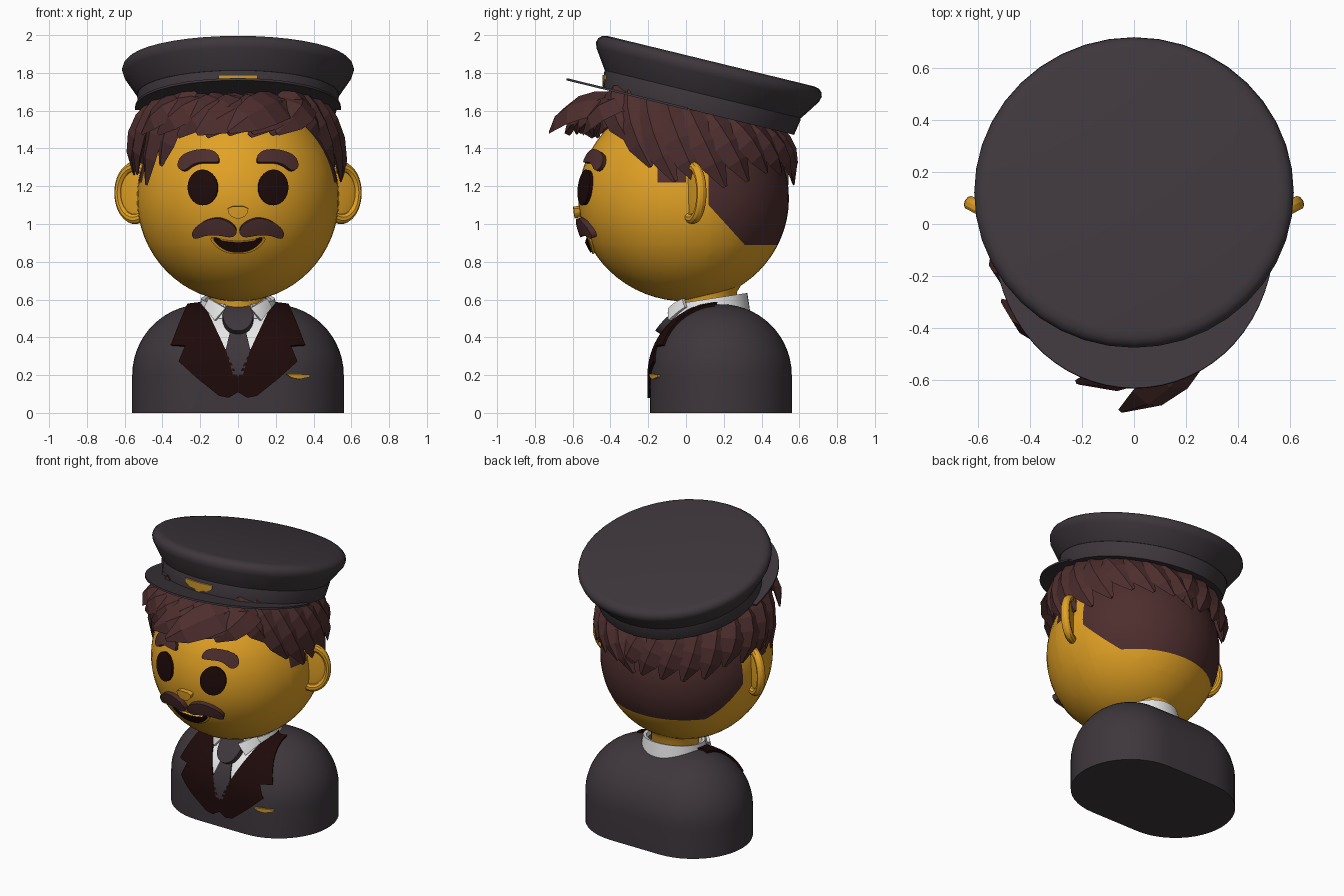
import bpy, bmesh, random
from math import sin, cos, pi, radians, sqrt
from mathutils import Vector, Matrix

if "Cube" in bpy.data.objects:
    bpy.data.objects.remove(bpy.data.objects["Cube"])
random.seed(4)
smooth_parts = []


def material(name, r, g, b):
    m = bpy.data.materials.new(name)
    m.use_nodes = True
    m.diffuse_color = (r, g, b, 1)
    m.node_tree.nodes["Principled BSDF"].inputs["Base Color"].default_value = (r, g, b, 1)
    return m


SKIN = material("yellow skin", .76, .36, .018)
CLOTH = material("charcoal cloth", .048, .038, .045)
HAIR = material("brown hair", .076, .027, .027)
DARK = material("dark maroon", .013, .003, .003)
WHITE = material("white shirt", .8, .8, .8)
GOLD = material("gold badge", .62, .32, .025)


def finish(name, bm, mats, smooth=True):
    bmesh.ops.recalc_face_normals(bm, faces=bm.faces[:])
    mesh = bpy.data.meshes.new(name)
    bm.to_mesh(mesh)
    bm.free()
    obj = bpy.data.objects.new(name, mesh)
    bpy.context.collection.objects.link(obj)
    for m in mats:
        mesh.materials.append(m)
    if smooth:
        smooth_parts.append(obj)


def loft(name, rings, mat, smooth=True, matrix=Matrix(), caps=True, closed=True):
    """Skin a list of equally long point rings."""
    bm = bmesh.new()
    rows = [[bm.verts.new(matrix @ Vector(p)) for p in ring] for ring in rings]
    n = len(rows[0])
    for a, b in zip(rows, rows[1:]):
        for i in range(n if closed else n - 1):
            j = (i + 1) % n
            bm.faces.new((a[i], a[j], b[j], b[i]))
    if caps:
        bm.faces.new(rows[0])
        bm.faces.new(rows[-1])
    finish(name, bm, [mat], smooth)


def circle(r, z, y=0, n=40):
    return [(r * sin(2 * pi * i / n), y - r * cos(2 * pi * i / n), z) for i in range(n)]


def rounded(pts, times):
    for _ in range(times):
        pts = [tuple(a * k + b * (1 - k) for a, b in zip(p, q))
               for p, q in zip(pts, pts[1:] + pts[:1]) for k in (.75, .25)]
    return pts


# Front surfaces: each gives the y there and the point that the surface bulges from
def body_front(x, z):
    d, h = max(0, abs(x) - .185), max(0, z - .2)
    y = .185 - sqrt(max(0, .375 ** 2 - h * h - d * d))
    return y, Vector((max(-.185, min(.185, x)), .185, min(z, .2)))


def head_front(x, z):
    k = 1 - (x / .535) ** 2 - ((z - 1.135) / .545) ** 2
    return -.57 * sqrt(max(0, k)), Vector((0, 0, 1.135))


def collar_front(x, z):
    return .13 - sqrt(.044 - x * x) - (.6 - z) * .4, Vector((0, .13, z))


def band_front(x, z):
    return .1 - sqrt(.28 - x * x), Vector((0, .1, z))


def plate(name, outline, surface, lift, mat, rounds=0, mirror=False):
    """Bend a flat outline (x, z) onto a surface and thicken it."""
    for side, label in ((1, "left_"), (-1, "right_")) if mirror else ((1, ""),):
        bm = bmesh.new()
        pts = rounded(outline, rounds)
        face = bm.faces.new([bm.verts.new((side * x, 0, z)) for x, z in pts])
        bmesh.ops.triangulate(bm, faces=[face])
        for axis in (0, 2):
            values = [v.co[axis] for v in bm.verts]
            cut, top = min(values) + .03, max(values)
            while cut < top - .002:
                normal, point = Vector(), Vector()
                normal[axis], point[axis] = 1, cut
                bmesh.ops.bisect_plane(bm, geom=bm.verts[:] + bm.edges[:] + bm.faces[:],
                                       plane_co=point, plane_no=normal)
                cut += .03
        back = bm.verts[:]
        ext = bmesh.ops.extrude_face_region(bm, geom=bm.faces[:], use_keep_orig=True)
        front = [g for g in ext["geom"] if isinstance(g, bmesh.types.BMVert)]
        for group, offset in ((back, -.012), (front, lift)):
            for v in group:
                y, centre = surface(v.co.x, v.co.z)
                v.co.y = y
                v.co += (v.co - centre).normalized() * offset
        finish(label + name, bm, [mat])


# Torso: a capsule outline that shrinks into a dome
def capsule(r, z, n=24):
    ring = []
    for s in (1, -1):
        for i in range(n + 1):
            a = pi * i / n
            ring.append((s * (.185 + r * sin(a)), .185 - s * r * cos(a), z))
    return ring


dome = [(.375 * cos(a), .2 + .375 * sin(a)) for a in (pi / 2 * i / 14 for i in range(14))]
loft("torso", [capsule(.375, 0)] + [capsule(r, z) for r, z in dome] + [capsule(.004, .575)], CLOTH)

# Shirt, tie and lapels
plate("shirt_front", [(-.18, .565), (.18, .565), (.01, .18), (-.01, .18)], body_front, .006, WHITE)
plate("tie_blade", [(-.035, .45), (.035, .45), (.065, .33), (.02, .18), (-.02, .18), (-.065, .33)],
      body_front, .014, CLOTH)
plate("tie_knot", [(-.06, .54), (.06, .54), (.09, .48), (.045, .41), (-.045, .41), (-.09, .48)],
      body_front, .045, CLOTH, 2)
plate("lapel", [(.185, .575), (.265, .565), (.31, .46), (.35, .355), (.25, .35), (.31, .27),
                (.2, .17), (.1, .09), (.05, .08), (0, .11), (0, .19), (.09, .38)],
      body_front, .014, DARK, 0, True)
plate("pocket_badge", [(.25, .207), (.375, .203), (.375, .19), (.32, .178), (.28, .187)],
      body_front, .014, GOLD)

# Neck and collar
loft("neck", [circle(r, z, .12) for r, z in ((.15, .5), (.15, .64), (.185, .7), (.28, .78))], SKIN)


def collar_ring(r, z, slope):
    steps = [radians(22 + i * 316 / 32) for i in range(33)]
    return [(r * sin(a), .13 - r * cos(a), z - slope * cos(a)) for a in steps]


loft("collar", [collar_ring(.215, .5, 0), collar_ring(.195, .605, .03), collar_ring(.175, .6, .03),
                collar_ring(.175, .5, 0)], WHITE, caps=False, closed=False)
plate("collar_flap", [(.065, .555), (.15, .605), (.175, .56), (.12, .49)], collar_front, .008, WHITE, 0, True)

# Head with the close-cropped hair cut in by planes
bm = bmesh.new()
bmesh.ops.create_uvsphere(bm, u_segments=48, v_segments=32, radius=1)
for v in bm.verts:
    v.co = (v.co.x * .535, v.co.y * (.57 if v.co.y < 0 else .545), 1.135 + v.co.z * .545)
planes = [((0, .12, 0), (0, 1, 0)), ((0, 0, 0), (0, 1, 0)), ((0, -.15, 0), (0, 1, 0)),
          ((0, 0, .89), (0, 0, 1)), ((0, 0, 1.22), (0, 0, 1)), ((0, 0, 1.33), (0, 0, 1)),
          ((0, .12, 1.1), (0, 1.1, 1))]
for point, normal in planes:
    bmesh.ops.bisect_plane(bm, geom=bm.verts[:] + bm.edges[:] + bm.faces[:],
                           plane_co=point, plane_no=normal)
for f in bm.faces:
    x, y, z = f.calc_center_median()
    nape = y > .12 and z > .89 and z > 1.1 - (y - .12) * 1.1
    sideburn = -.15 < y < 0 and z > 1.22
    f.material_index = int(nape or sideburn or z > 1.52 or (y > -.15 and z > 1.33))
finish("head", bm, [SKIN, HAIR])

# Ears: a rim with a thin dished centre
for side, label in ((1, "left_"), (-1, "right_")):
    frame = (Matrix.Translation((side * .545, .035, 1.165)) @ Matrix.Rotation(side * radians(28), 4, "Z")
             @ Matrix.Rotation(pi / 2, 4, "X") @ Matrix.Diagonal((.72, 1, 1, 1)))
    bpy.ops.mesh.primitive_torus_add(major_radius=.138, minor_radius=.028,
                                     major_segments=36, minor_segments=10)
    rim = bpy.context.object
    rim.name = label + "ear_rim"
    rim.matrix_world = frame
    rim.data.materials.append(SKIN)
    smooth_parts.append(rim)
    bm = bmesh.new()
    bmesh.ops.create_uvsphere(bm, u_segments=24, v_segments=12, radius=.14,
                              matrix=frame @ Matrix.Diagonal((1, 1, .1, 1)))
    finish(label + "ear_centre", bm, [SKIN])

# Face
eye = [(.182 + .077 * cos(a), 1.192 + .092 * sin(a)) for a in (2 * pi * i / 28 for i in range(28))]
plate("eye", eye, head_front, .018, DARK, 0, True)
plate("eyebrow", [(.09, 1.32), (.11, 1.38), (.2, 1.39), (.29, 1.36), (.315, 1.3), (.28, 1.27),
                  (.22, 1.32), (.14, 1.32)], head_front, .022, HAIR, 2, True)
plate("moustache", [(0, .965), (.03, 1.01), (.1, 1.04), (.18, 1.02), (.235, .97), (.225, .925),
                    (.16, .95), (.1, .95), (.03, .935)], head_front, .03, HAIR, 2, True)
plate("lips", [(-.16, .94), (-.06, .91), (.06, .91), (.16, .94), (.1, .865), (0, .84), (-.1, .865)],
      head_front, .012, SKIN, 2)
plate("mouth", [(-.145, .94), (-.06, .908), (.06, .908), (.145, .94), (.08, .87), (0, .853), (-.08, .87)],
      head_front, .018, DARK, 2)
plate("nose", [(-.055, 1.095), (.055, 1.095), (.045, 1.05), (0, 1.03), (-.045, 1.05)],
      head_front, .03, SKIN, 1)


# Hair locks: tapered diamonds swept along a bend
def lock(name, base, mid, tip, width):
    base, mid, tip = Vector(base), Vector(mid), Vector(tip)
    rings = []
    for i, taper in enumerate((.9, 1, 1, .8, .15)):
        t = i / 4
        p = base * (1 - t) ** 2 + mid * 2 * t * (1 - t) + tip * t * t
        along = (mid - base) * (1 - t) + (tip - mid) * t
        out = (p - Vector((0, .02, 1.2))).normalized()
        across = along.cross(out).normalized() * width * taper
        out *= .035 * taper
        rings.append([p + across, p + out, p - across, p - out])
    loft(name, rings, HAIR, smooth=False)


def around(angle, r, z):
    a = radians(angle)
    return (r * sin(a), .02 - r * cos(a), z)


for angle in range(40, 321, 14):
    left = angle < 180
    spread = min(angle, 360 - angle)
    hat_z = around(angle, .5, 0)[1] * -.244 + 1.62
    tip_z = max(1.24, (1.47 if left else 1.33) - (spread - 40) * .009) + random.uniform(-.05, .04)
    bulge = .56 + (.02 if left else .05) * max(0, -cos(radians(2 * angle)))
    sweep = 14 if left else -8
    lock("side_lock", around(angle - sweep / 2, .46, hat_z), around(angle, bulge, (hat_z + tip_z) / 2 + .05),
         around(angle + sweep, .55, tip_z), .088)

for row, reach in (("front", .62), ("inner", .53)):
    for i in range(7):
        angle = 38 - 13 * i
        lock(row + "_fringe_lock", around(angle + 8, .43, 1.65), around(angle, reach, 1.65),
             around(angle - 18, reach - .02, 1.46 + random.uniform(0, .03)), .1)
lock("long_fringe_lock", (.24, -.4, 1.64), (.17, -.64, 1.64), (-.05, -.72, 1.49), .11)
lock("short_fringe_lock", (.1, -.4, 1.64), (.02, -.62, 1.62), (-.22, -.61, 1.48), .11)

# Cap, built level and tipped back
tilt = Matrix.Translation((0, .132, 1.862)) @ Matrix.Rotation(radians(-13.7), 4, "X")
crown = [(.56, 0), (.59, -.006), (.608, -.022), (.615, -.045), (.606, -.075), (.535, -.18)]
loft("cap_crown", [circle(r, z) for r, z in crown], CLOTH, matrix=tilt)
loft("cap_band", [circle(r, z) for r, z in ((.53, -.17), (.535, -.19), (.52, -.275))], CLOTH, matrix=tilt)
arc = [pi * i / 32 for i in range(33)]
loft("cap_visor", [[(.545 * cos(a), -.06 - .66 * sin(a) ** .9, z) for a in arc] for z in (-.28, -.268)],
     CLOTH, matrix=tilt)
plate("cap_badge", [(-.1, 1.79), (.1, 1.79), (.1, 1.765), (.06, 1.74), (.03, 1.74), (0, 1.72),
                    (-.03, 1.74), (-.06, 1.74), (-.1, 1.765)], band_front, .014, GOLD)

# Smooth shading with crisp edges
bpy.ops.object.select_all(action="DESELECT")
for obj in smooth_parts:
    obj.select_set(True)
bpy.context.view_layer.objects.active = smooth_parts[0]
bpy.ops.object.shade_smooth_by_angle(angle=radians(35))
